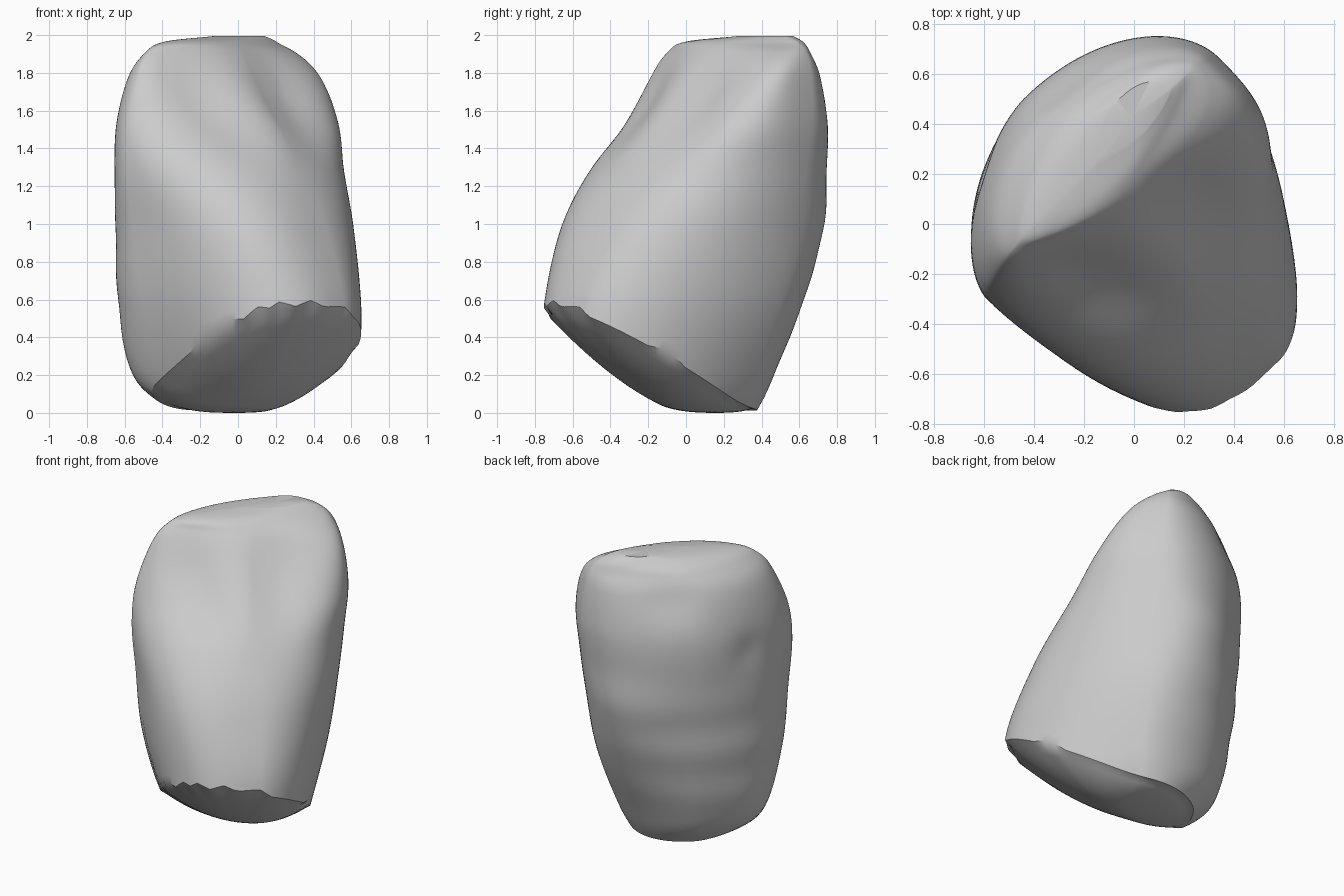
import bpy, bmesh, math, random
from mathutils import Vector

cube = bpy.data.objects.get("Cube")
if cube:
    bpy.data.objects.remove(cube)
random.seed(4)

COLUMNS, ROWS, DOME = 120, 70, 14
ROOT2 = math.sqrt(2)

# Crown levels: height, side extents, inner and outer extents,
# then the diagonal extents: left, right, front, back
TABLE = (
    (0, -.34, .34, -.78, .34, -.33, .63, -.77, .36),
    (.2, -.47, .44, -.81, .5, -.55, .64, -.77, .46),
    (.6, -.575, .58, -.79, .6, -.635, .65, -.75, .62),
    (1, -.61, .65, -.63, .645, -.65, .61, -.66, .73),
    (1.3, -.63, .69, -.45, .665, -.655, .56, -.51, .745),
    (1.55, -.6, .71, -.27, .66, -.645, .53, -.33, .75),
    (1.8, -.5, .68, -.05, .6, -.58, .43, -.17, .71),
    (1.92, -.41, .63, .06, .53, -.49, .31, -.1, .66),
    (1.98, -.27, .56, .14, .45, -.34, .2, -.01, .62),
    (2.01, .1, .48, .23, .4, -.1, .13, .28, .57))
LAST = len(TABLE) - 1


def middle_v(z):
    return .08 + .1 * z


def corner_power(a, b, reach):
    """Roundness of a quarter oval whose diagonal extent is reach."""
    low, high = 1.3, 3
    for _ in range(30):
        q = (low + high) / 2
        if (a ** q + b ** q) ** (1 / q) > reach:
            low = q
        else:
            high = q
    return 2 * (low - 1) / low


def make_level(z, low, high, inner, outer, left, right, front, back):
    mid, v, half = (low + high) / 2, middle_v(z), (high - low) / 2
    return Vector((z, low, high, inner, outer,
                   corner_power(half, outer - v, mid - v - left * ROOT2),
                   corner_power(half, v - inner, v - mid + right * ROOT2),
                   corner_power(half, v - inner, mid + v - front * ROOT2),
                   corner_power(half, outer - v, back * ROOT2 - mid - v)))


LEVELS = [make_level(*row) for row in TABLE]


def level_at(k):
    """Smooth interpolation through the crown levels."""
    i = min(int(k), LAST - 1)
    f = k - i
    a, b = LEVELS[i], LEVELS[i + 1]
    before = LEVELS[i - 1] if i else a * 2 - b
    after = LEVELS[i + 2] if i + 2 <= LAST else b * 2 - a
    m, n = (b - before) / 2, (after - a) / 2
    return (a + m * f + (3 * (b - a) - 2 * m - n) * f ** 2
            + (2 * (a - b) + m + n) * f ** 3)


def bump(x, centre, width):
    return math.exp(-((x - centre) / width) ** 2)


def power(x, p):
    return math.copysign(abs(x) ** p, x)


def crown_point(k, angle):
    """Point on the side wall, u along the biting edge, v outwards."""
    z, low, high, inner, outer, left, right, front, back = level_at(k)
    c, s = math.cos(angle), math.sin(angle)
    if s > 0:
        p = back if c > 0 else left
    else:
        p = right if c > 0 else front
    u = (low + high) / 2 + (high - low) / 2 * power(c, p)
    v = middle_v(z) + abs((outer if s > 0 else inner) - middle_v(z)) * power(s, p)
    if s < 0:
        # Two hollows with a faint ridge between, on the inner face
        hollow = bump(u, .22, .2) + bump(u, -.27, .18)
        v += .065 * hollow * bump(z, 1.64, .24) * min(1, -2 * s)
    else:
        # Growth ripples and shallow dents on the outer face
        v += .004 * math.sin(19 * z) * s * bump(z, .7, .5)
        v -= .03 * bump(u, .2, .2) * bump(z, 1.8, .15) * s
        v -= .02 * bump(u, -.3, .1) * bump(z, 1.4, .12) * s
    return Vector((u, v, z))


def rim_height(u, v):
    h = .13 - .5 * v - .22 * u
    return .01 + (h + math.hypot(h, .08)) / 2


def rim_level(angle):
    """Level at which a column of the wall meets the sloping rim."""
    low, high = 0, 4
    for _ in range(30):
        k = (low + high) / 2
        u, v, z = crown_point(k, angle)
        if z < rim_height(u, v):
            low = k
        else:
            high = k
    return low


bm = bmesh.new()
angles = [math.tau * i / COLUMNS for i in range(COLUMNS)]
starts = [rim_level(a) for a in angles]
# Small triangular chips along the inner part of the rim
peaks = random.sample(range(COLUMNS // 2, COLUMNS), 8)
chips = [.08 * max(0, 1 - min(abs(i - p) for p in peaks) / 3) for i in range(COLUMNS)]
rings = []

# Rounded underside, grown from its centre to the rim
edge = [crown_point(k + chip, a) for k, chip, a in zip(starts, chips, angles)]
centre = Vector((0, -.15))
for j in range(1, DOME + 1):
    t = j / DOME
    ring = []
    for e in edge:
        u, v = centre.lerp(e.xy, t)
        h = rim_height(u, v) - .18 * (1 - t ** 2)
        h = (h + math.hypot(h, .06)) / 2 if t < 1 else e.z
        ring.append(bm.verts.new((u, v, h)))
    rings.append(ring)

# Side wall from the chipped rim to the biting edge
for j in range(1, ROWS + 1):
    t = j / ROWS
    rings.append([bm.verts.new(crown_point(k + (LAST - k) * t + chip * (1 - t) ** 12, a))
                  for k, chip, a in zip(starts, chips, angles)])

for a, b in zip(rings, rings[1:]):
    for i in range(COLUMNS):
        n = (i + 1) % COLUMNS
        bm.faces.new((a[i], a[n], b[n], b[i]))

# Close both ends
for ring in (rings[0], rings[-1]):
    bmesh.ops.poke(bm, faces=[bm.faces.new(ring)])

# Turn the tooth diagonally and centre it on the ground
for vert in bm.verts:
    u, v, z = vert.co
    vert.co = ((u - v) / ROOT2, (u + v) / ROOT2, z)
lows = [min(v.co[i] for v in bm.verts) for i in range(3)]
highs = [max(v.co[i] for v in bm.verts) for i in range(3)]
shift = Vector(((lows[0] + highs[0]) / 2, (lows[1] + highs[1]) / 2, lows[2]))
bmesh.ops.translate(bm, verts=bm.verts, vec=-shift)
bmesh.ops.recalc_face_normals(bm, faces=bm.faces)

mesh = bpy.data.meshes.new("tooth_crown")
bm.to_mesh(mesh)
bm.free()
crown = bpy.data.objects.new("tooth_crown", mesh)
bpy.context.collection.objects.link(crown)

# Plain grey material
grey = bpy.data.materials.new("light_grey")
grey.use_nodes = True
colour = (.6, .6, .6, 1)
grey.diffuse_color = colour
grey.node_tree.nodes["Principled BSDF"].inputs["Base Color"].default_value = colour
mesh.materials.append(grey)

bpy.context.view_layer.objects.active = crown
crown.select_set(True)
bpy.ops.object.shade_smooth_by_angle(angle=math.radians(32))
